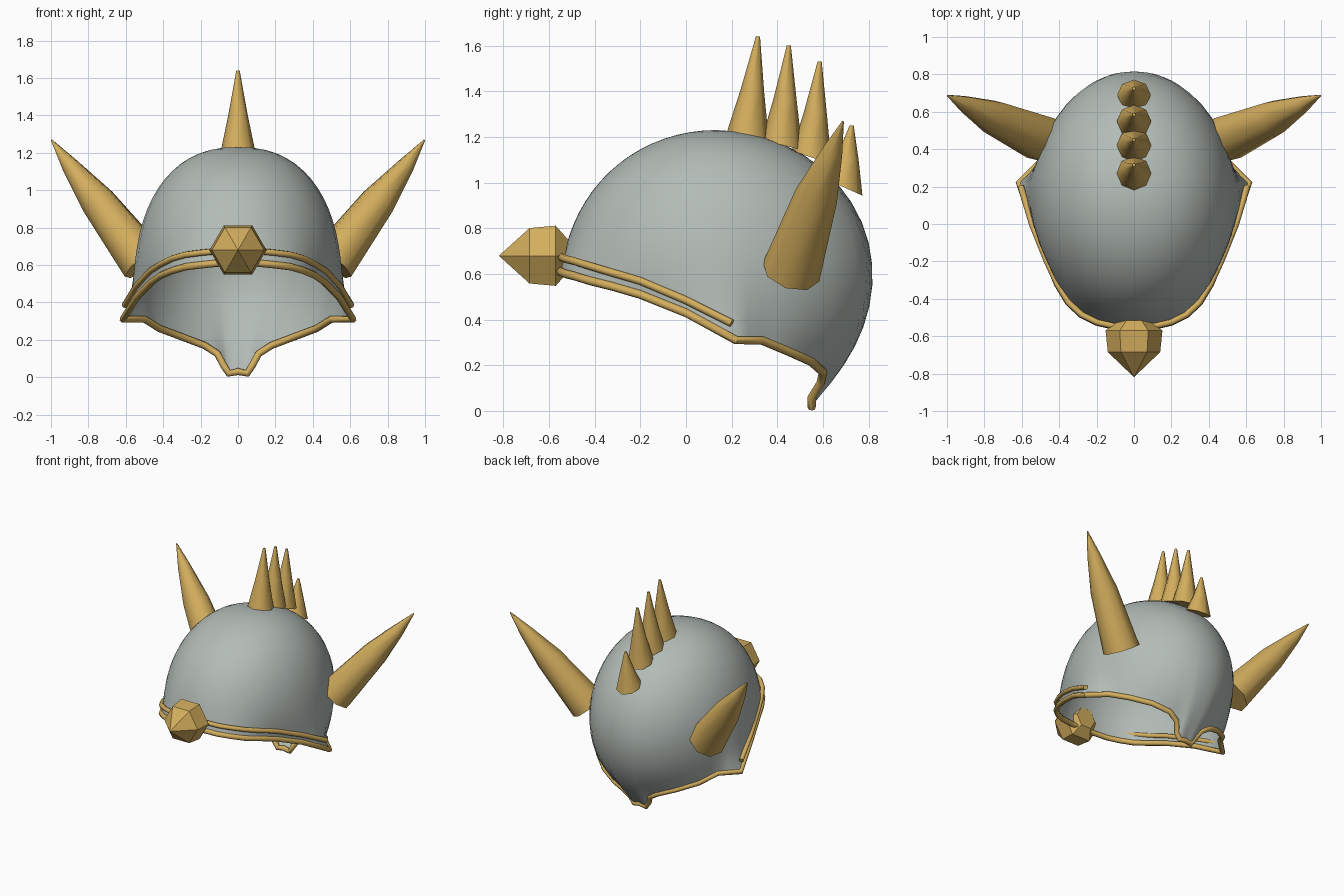
import bpy, math
from mathutils import Vector

if "Cube" in bpy.data.objects:
    bpy.data.objects.remove(bpy.data.objects["Cube"])


def material(name, rgb):
    m = bpy.data.materials.new(name)
    m.diffuse_color = (*rgb, 1)
    m.use_nodes = True
    m.node_tree.nodes["Principled BSDF"].inputs["Base Color"].default_value = m.diffuse_color
    return m


STEEL = material("grey steel", (0.45, 0.50, 0.47))
GOLD = material("gold", (0.65, 0.42, 0.11))


def make(name, verts, faces, mat, smooth=None):
    me = bpy.data.meshes.new(name)
    me.from_pydata(verts, [], faces)
    me.materials.append(mat)
    ob = bpy.data.objects.new(name, me)
    bpy.context.collection.objects.link(ob)
    bpy.ops.object.select_all(action='DESELECT')
    ob.select_set(True)
    bpy.context.view_layer.objects.active = ob
    bpy.ops.object.mode_set(mode='EDIT')
    bpy.ops.mesh.select_all(action='SELECT')
    bpy.ops.mesh.normals_make_consistent(inside=False)
    bpy.ops.object.mode_set(mode='OBJECT')
    if smooth:
        bpy.ops.object.shade_smooth_by_angle(angle=math.radians(smooth))
    return ob


def loft(name, rings, sides, mat, smooth=None, turn=0.0):
    """Capped loft through rings of (centre, radius, normal)."""
    verts, faces = [], []
    for c, r, n in rings:
        n = Vector(n).normalized()
        u = (Vector((1, 0, 0)) - n * n.x).normalized()
        v = n.cross(u)
        for i in range(sides):
            a = turn + math.tau * i / sides
            verts.append(Vector(c) + (u * math.cos(a) + v * math.sin(a)) * r)
    for k in range(len(rings) - 1):
        for i in range(sides):
            j = (i + 1) % sides
            a, b = k * sides, (k + 1) * sides
            faces.append((a + i, a + j, b + j, b + i))
    faces.append(tuple(reversed(range(sides))))
    faces.append(tuple(range(len(verts) - sides, len(verts))))
    return make(name, verts, faces, mat, smooth)


def tube(name, points, radius, closed):
    cu = bpy.data.curves.new(name, 'CURVE')
    cu.dimensions = '3D'
    cu.bevel_depth, cu.bevel_resolution = radius, 2
    cu.use_fill_caps = True
    sp = cu.splines.new('POLY')
    sp.points.add(len(points) - 1)
    for p, q in zip(sp.points, points):
        p.co = (*q, 1)
    sp.use_cyclic_u = closed
    cu.materials.append(GOLD)
    ob = bpy.data.objects.new(name, cu)
    bpy.context.collection.objects.link(ob)
    bpy.ops.object.select_all(action='DESELECT')
    ob.select_set(True)
    bpy.context.view_layer.objects.active = ob
    bpy.ops.object.convert(target='MESH')
    bpy.ops.object.shade_smooth_by_angle(angle=math.radians(50))


def mirrored(half):
    """Left side, then the half itself, from end to end."""
    return [Vector((-x, y, z)) for x, y, z in reversed(half[1:])] + [Vector(p) for p in half]


# Half outline of the opening, from brow to side flare to nape tab
RIM = [(0, -.55, .61), (.1, -.548, .61), (.2, -.525, .60), (.28, -.485, .59), (.35, -.42, .57),
       (.41, -.32, .545), (.46, -.2, .51), (.54, 0, .43), (.615, .22, .31), (.5, .33, .31),
       (.42, .45, .26), (.3, .55, .215), (.18, .60, .17), (.11, .59, .125), (.075, .55, .06),
       (.05, .55, .02), (0, .55, .03)]
loop = mirrored(RIM)[:-1]

# Dome: an egg shape whose lower edge eases out to the rim
CY, CZ, RX, RZ = 0.13, 0.6, 0.54, 0.63


def egg(az, el):
    ry = 0.685 if math.cos(az) > 0 else 0.66
    c = max(math.cos(el), 0)
    return Vector((RX * math.sin(az) * c ** 0.85, CY + ry * math.cos(az) * c, CZ + RZ * math.sin(el)))


columns = []
for i, p in enumerate(loop):
    columns += [p, (p + loop[(i + 1) % len(loop)]) / 2]
ROWS, n = 18, len(columns)
verts, faces = [Vector((0, CY, CZ + RZ))], []
for r in columns:
    ry = 0.685 if r.y > CY else 0.66
    az = math.atan2(r.x / RX, (r.y - CY) / ry)
    end = math.asin((r.z - CZ) / RZ)
    off = r - egg(az, end)
    for k in range(1, ROWS + 1):
        s = k / ROWS
        verts.append(egg(az, math.pi / 2 + (end - math.pi / 2) * s) + off * s ** 8)
for i in range(n):
    a, b = 1 + i * ROWS, 1 + (i + 1) % n * ROWS
    faces.append((0, a, b))
    faces += [(a + k, a + k + 1, b + k + 1, b + k) for k in range(ROWS - 1)]
make("helmet_dome", verts, faces, STEEL, 60)

# Gold edging and the second brow band above it
tube("rim_trim", loop, 0.019, True)
BAND = [(0, -.55, .675), (.1, -.548, .675), (.2, -.525, .665), (.28, -.485, .655), (.35, -.42, .635),
        (.41, -.32, .605), (.465, -.2, .57), (.545, 0, .485), (.605, .2, .385)]
tube("brow_band", mirrored(BAND), 0.017, False)

# Six-sided brow stud with a pointed front
loft("brow_stud", [((0, y, .68), r, (0, -1, 0)) for y, r in
                   ((-.515, .08), (-.57, .152), (-.685, .14), (-.818, .001))], 6, GOLD)

# Crest spikes: base (y, z), tip (y, z), base radius
for i, (y, z, ty, tz, r) in enumerate([(.27, 1.205, .315, 1.64, .093), (.42, 1.165, .45, 1.60, .092),
                                       (.55, 1.11, .585, 1.53, .092), (.69, .98, .725, 1.25, .09)]):
    b, t = Vector((0, y, z)), Vector((0, ty, tz))
    tilt = (0, 0.15 + 0.1 * i, 1)
    loft(f"crest_spike_{i + 1}", [(b, r, tilt), (b.lerp(t, .45), r * .56, (0, .1, 1)), (t, .009, (0, .1, 1))],
         8, GOLD, 60)

# Side horns
for side, label in ((1, "right"), (-1, "left")):
    axis = (.5 * side, .225, .66)
    rings = [((x * side, y, z), r, axis) for x, y, z, r in
             ((.50, .46, .61, .13), (.75, .57, .94, .095), (.90, .64, 1.135, .046), (.997, .687, 1.268, .004))]
    loft(f"{label}_horn", rings, 8, GOLD, 60)
